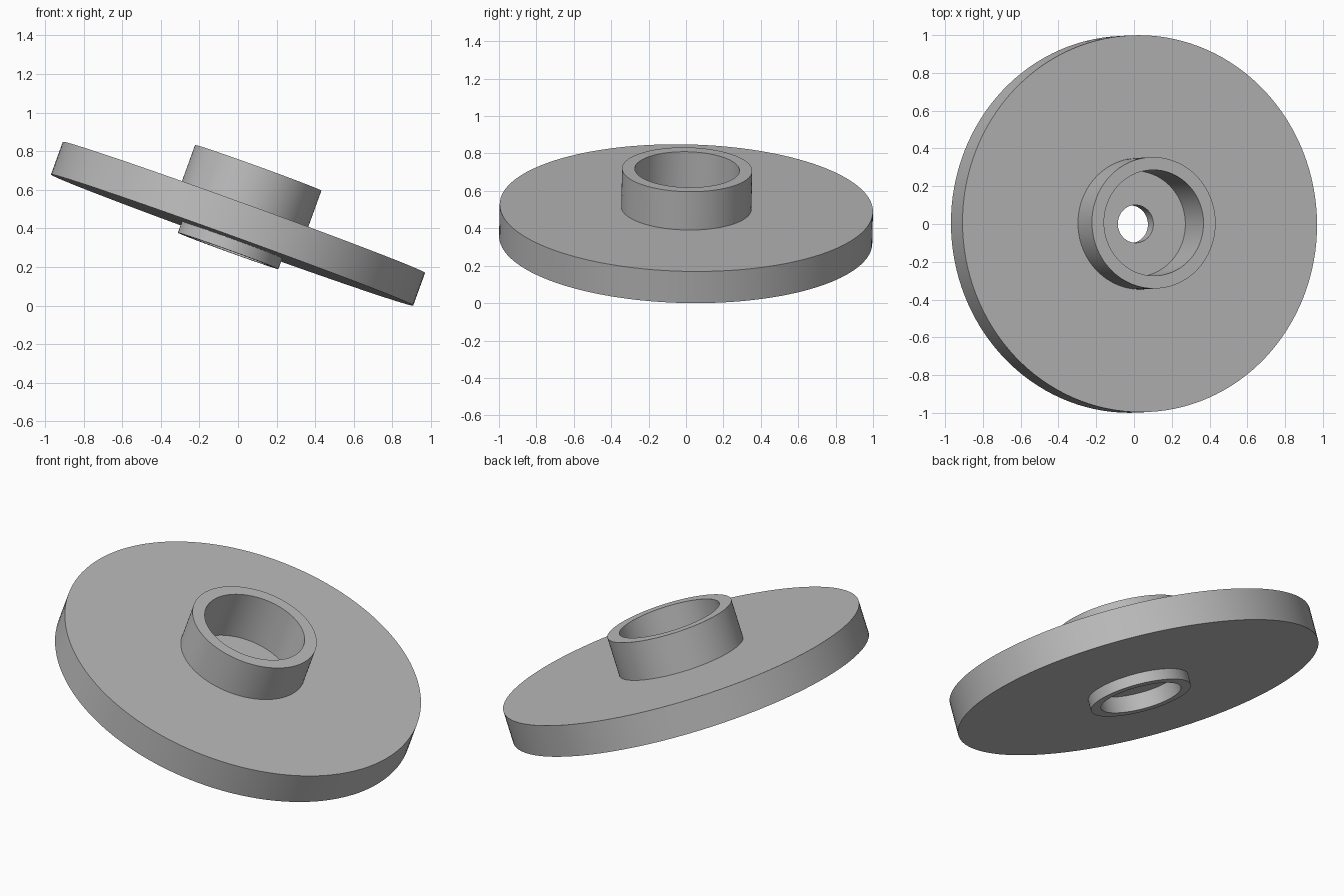
import bpy
import bmesh
import math
from mathutils import Vector, Matrix

cube = bpy.data.objects.get("Cube")
if cube:
    bpy.data.objects.remove(cube, do_unlink=True)

# Single grey material
grey = bpy.data.materials.new("plain_grey")
grey.use_nodes = True
colour = (0.5, 0.5, 0.5, 1.0)
grey.diffuse_color = colour
grey.node_tree.nodes["Principled BSDF"].inputs["Base Color"].default_value = colour

# Radii and heights along the axis, measured from the middle of the disc
DISC_R, HALF = 0.998, 0.09
HUB_R, HUB_BORE, HUB_TOP = 0.348, 0.28, 0.308
LIP_R, LIP_BORE, LIP_END = 0.277, 0.222, -0.15
HOLE_R, WEB_TOP, WEB_BOTTOM = 0.1, 0.025, -0.06


def lathe(name, profile, steps=128):
    """Revolve a closed (radius, height) profile around the z axis."""
    bm = bmesh.new()
    verts = [bm.verts.new((r, 0, h)) for r, h in profile]
    edges = [bm.edges.new((v, verts[i - 1])) for i, v in enumerate(verts)]
    bmesh.ops.spin(bm, geom=verts + edges, cent=(0, 0, 0), axis=(0, 0, 1),
                   angle=math.tau, steps=steps, use_merge=True)
    bmesh.ops.remove_doubles(bm, verts=bm.verts, dist=0.0001)
    bmesh.ops.recalc_face_normals(bm, faces=bm.faces)
    mesh = bpy.data.meshes.new(name)
    bm.to_mesh(mesh)
    bm.free()
    mesh.materials.append(grey)
    obj = bpy.data.objects.new(name, mesh)
    bpy.context.collection.objects.link(obj)
    return obj


# Disc with raised hub, underside lip, stepped bores and a centre hole
wheel = lathe("flanged_disc", [
    (HOLE_R, WEB_TOP), (HUB_BORE, WEB_TOP), (HUB_BORE, HUB_TOP), (HUB_R, HUB_TOP),
    (HUB_R, HALF), (DISC_R, HALF), (DISC_R, -HALF), (LIP_R, -HALF),
    (LIP_R, LIP_END), (LIP_BORE, LIP_END), (LIP_BORE, WEB_BOTTOM), (HOLE_R, WEB_BOTTOM),
])

# Tilt the axis and lift the disc so its low edge rests on the ground
axis = Vector((0.34, 0.02, 0.94)).normalized()
tilt = Vector((0, 0, 1)).rotation_difference(axis).to_matrix().to_4x4()
wheel.data.transform(tilt)
lowest = min(v.co.z for v in wheel.data.vertices)
wheel.data.transform(Matrix.Translation((0, 0, -lowest)))

# Smooth walls with crisp rims
bpy.ops.object.select_all(action='DESELECT')
wheel.select_set(True)
bpy.context.view_layer.objects.active = wheel
bpy.ops.object.shade_smooth_by_angle(angle=math.radians(30))
